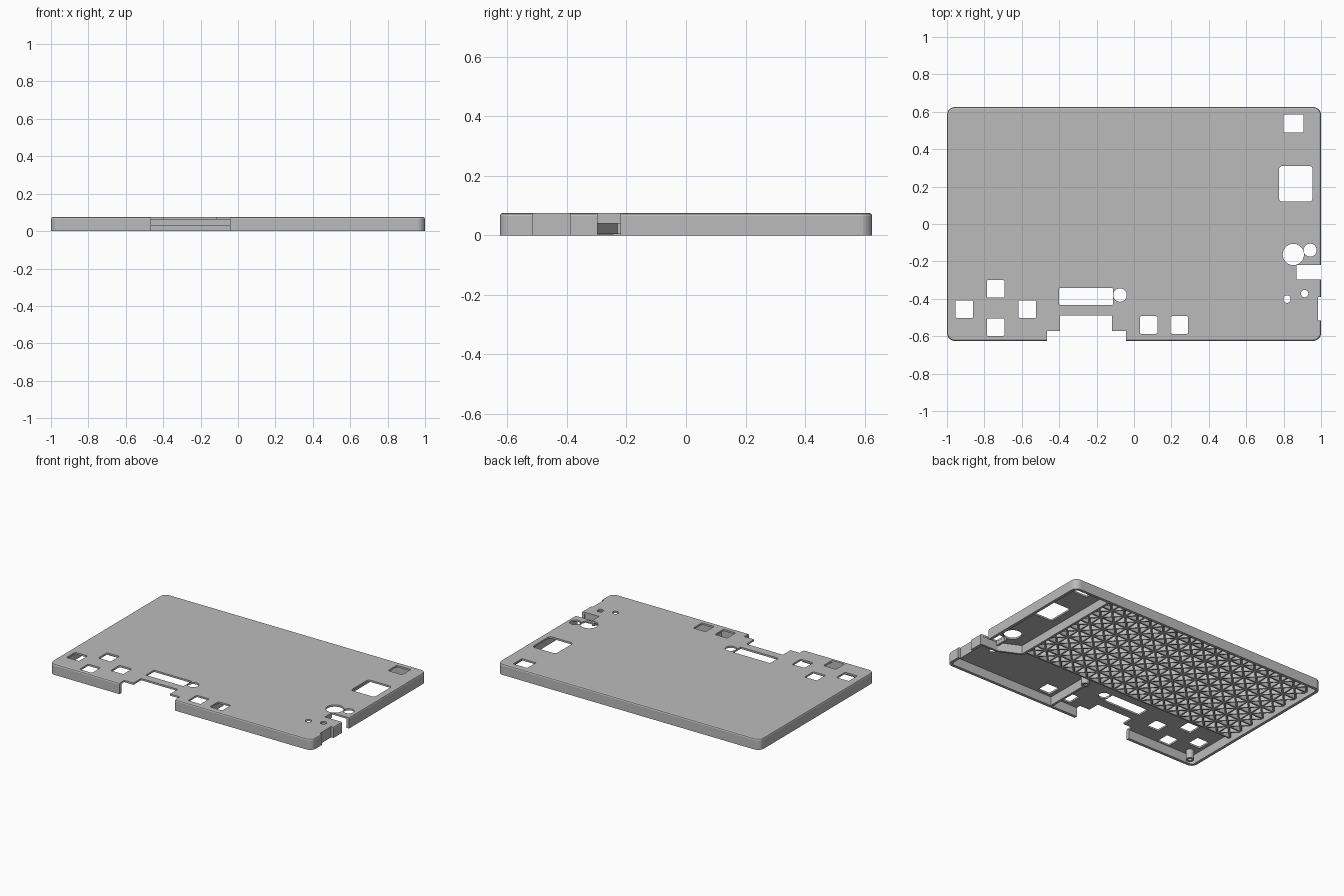
import bpy, bmesh, math
from mathutils import Vector, Matrix

if "Cube" in bpy.data.objects:
    bpy.data.objects.remove(bpy.data.objects["Cube"])

grey = bpy.data.materials.new("shell_grey")
grey.use_nodes = True
colour = (0.5, 0.5, 0.5, 1)
grey.diffuse_color = colour
grey.node_tree.nodes["Principled BSDF"].inputs["Base Color"].default_value = colour

H = 0.075        # overall height
UNDER = 0.063    # underside of the face plate
WALL = 0.02


def rounded(x0, x1, y0, y1, r, n=6):
    """Counter-clockwise outline of a rounded rectangle."""
    pts = []
    corners = [(x1 - r, y1 - r), (x0 + r, y1 - r), (x0 + r, y0 + r), (x1 - r, y0 + r)]
    for q, (cx, cy) in enumerate(corners):
        for i in range(n + 1):
            a = math.pi / 2 * (q + i / n)
            pts.append((cx + r * math.cos(a), cy + r * math.sin(a)))
    return pts


def loft(bm, rings):
    """Closed solid through (outline, z) rings."""
    loops = [[bm.verts.new((x, y, z)) for x, y in pts] for pts, z in rings]
    n = len(loops[0])
    for a, b in zip(loops, loops[1:]):
        for i in range(n):
            j = (i + 1) % n
            bm.faces.new((a[i], a[j], b[j], b[i]))
    bm.faces.new(loops[0][::-1])
    bm.faces.new(loops[-1])


def bar(bm, p, q, t, z0, z1):
    """Straight wall of thickness t from p to q."""
    p, q = Vector(p), Vector(q)
    d = (q - p).normalized()
    n = Vector((-d.y, d.x)) * t / 2
    pts = [p - n, q - n, q + n, p + n]
    loft(bm, [(pts, z0), (pts, z1)])


def disc(bm, x, y, r, z0, z1, n=24):
    pts = [(x + r * math.cos(math.tau * i / n), y + r * math.sin(math.tau * i / n))
           for i in range(n)]
    loft(bm, [(pts, z0), (pts, z1)])


def make(name, bm):
    me = bpy.data.meshes.new(name)
    bm.to_mesh(me)
    bm.free()
    me.materials.append(grey)
    ob = bpy.data.objects.new(name, me)
    bpy.context.collection.objects.link(ob)
    return ob


def cut(target, cutter):
    cutter.hide_render = True
    mod = target.modifiers.new("cut", "BOOLEAN")
    mod.operation, mod.solver, mod.object = "DIFFERENCE", "EXACT", cutter
    mod.use_self = True
    bpy.context.view_layer.objects.active = target
    bpy.ops.object.modifier_apply(modifier=mod.name)
    bpy.data.objects.remove(cutter)


def outline(inset):
    return rounded(-1 + inset, 1 - inset, -0.625 + inset, 0.625 - inset, 0.042 - inset)


# Outer shell with chamfered top edge, hollowed from below
bm = bmesh.new()
loft(bm, [(outline(0), 0), (outline(0), H - 0.01), (outline(0.003), H - 0.003), (outline(0.01), H)])
shell = make("face_shell", bm)
bm = bmesh.new()
loft(bm, [(outline(WALL), -0.05), (outline(WALL), UNDER)])
cut(shell, make("cavity_cutter", bm))

# Button windows, display windows and slot
bm = bmesh.new()
buttons = [(-0.907, -0.455), (-0.74, -0.347), (-0.74, -0.552), (-0.57, -0.455),
           (0.078, -0.54), (0.243, -0.54)]
windows = [(x - 0.047, x + 0.047, y - 0.047, y + 0.047, 0.008) for x, y in buttons]
windows += [(0.8, 0.907, 0.49, 0.585, 0.002), (0.775, 0.955, 0.12, 0.31, 0.018),
            (-0.4, -0.113, -0.432, -0.343, 0.002)]
for x0, x1, y0, y1, r in windows:
    pts = rounded(x0, x1, y0, y1, r, 4)
    loft(bm, [(pts, 0.03), (pts, 0.2)])
cut(shell, make("window_cutter", bm))

# Round holes
bm = bmesh.new()
for x, y, r in [(0.852, -0.163, 0.057), (0.942, -0.14, 0.035), (0.818, -0.402, 0.02),
                (0.912, -0.372, 0.02), (-0.075, -0.38, 0.036)]:
    disc(bm, x, y, r, 0.03, 0.2)
cut(shell, make("hole_cutter", bm))

# Stepped front notch and two right-hand connector notches
for x0, x1, y0, y1 in [(-0.465, -0.042, -0.8, -0.573), (-0.395, -0.117, -0.7, -0.49),
                       (0.87, 1.2, -0.297, -0.22), (0.983, 1.2, -0.515, -0.39)]:
    bm = bmesh.new()
    bar(bm, (x0, (y0 + y1) / 2), (x1, (y0 + y1) / 2), y1 - y0, -0.1, 0.2)
    cut(shell, make("notch_cutter", bm))

# Divider walls under the plate
bm = bmesh.new()
top = UNDER + 0.004
path = [(0.71, 0.61), (0.71, -0.235), (0.86, -0.307), (0.985, -0.307)]
for p, q in zip(path, path[1:]):
    bar(bm, p, q, 0.016, 0.004, top)
bar(bm, (0.16, -0.61), (0.16, -0.28), 0.016, 0.004, top)
bar(bm, (0.862, -0.307), (0.862, -0.22), 0.014, 0.04, top)
make("divider_walls", bm)

# Hollow screw posts
for x, y in [(0.17, -0.27), (-0.93, -0.565)]:
    bm = bmesh.new()
    disc(bm, x, y, 0.026, 0.002, top)
    post = make("screw_post", bm)
    bm = bmesh.new()
    disc(bm, x, y, 0.013, -0.05, 0.05)
    cut(post, make("bore_cutter", bm))

# Triangulated stiffening lattice
X0, X1, Y0, Y1 = -0.985, 0.71, -0.24, 0.61
RIB, LOW = 0.01, 0.03
NX, NY = 16, 8
sx, sy = (X1 - X0) / NX, (Y1 - Y0) / NY
bm = bmesh.new()
for i in range(NX):
    x = X0 + i * sx
    bar(bm, (x, Y0), (x, Y1), RIB, LOW, top)
for j in range(NY):
    y = Y0 + j * sy
    bar(bm, (X0, y), (X1, y), RIB, LOW, top)
for k in range(-NY + 1, NX):
    a, b = max(k, 0), min(k + NY, NX)
    lo, hi = (a - k) * sy, (b - k) * sy
    for base, sign in [(Y0, 1), (Y1, -1)]:
        bar(bm, (X0 + a * sx, base + sign * lo), (X0 + b * sx, base + sign * hi), RIB, LOW, top)
make("stiffening_lattice", bm)
